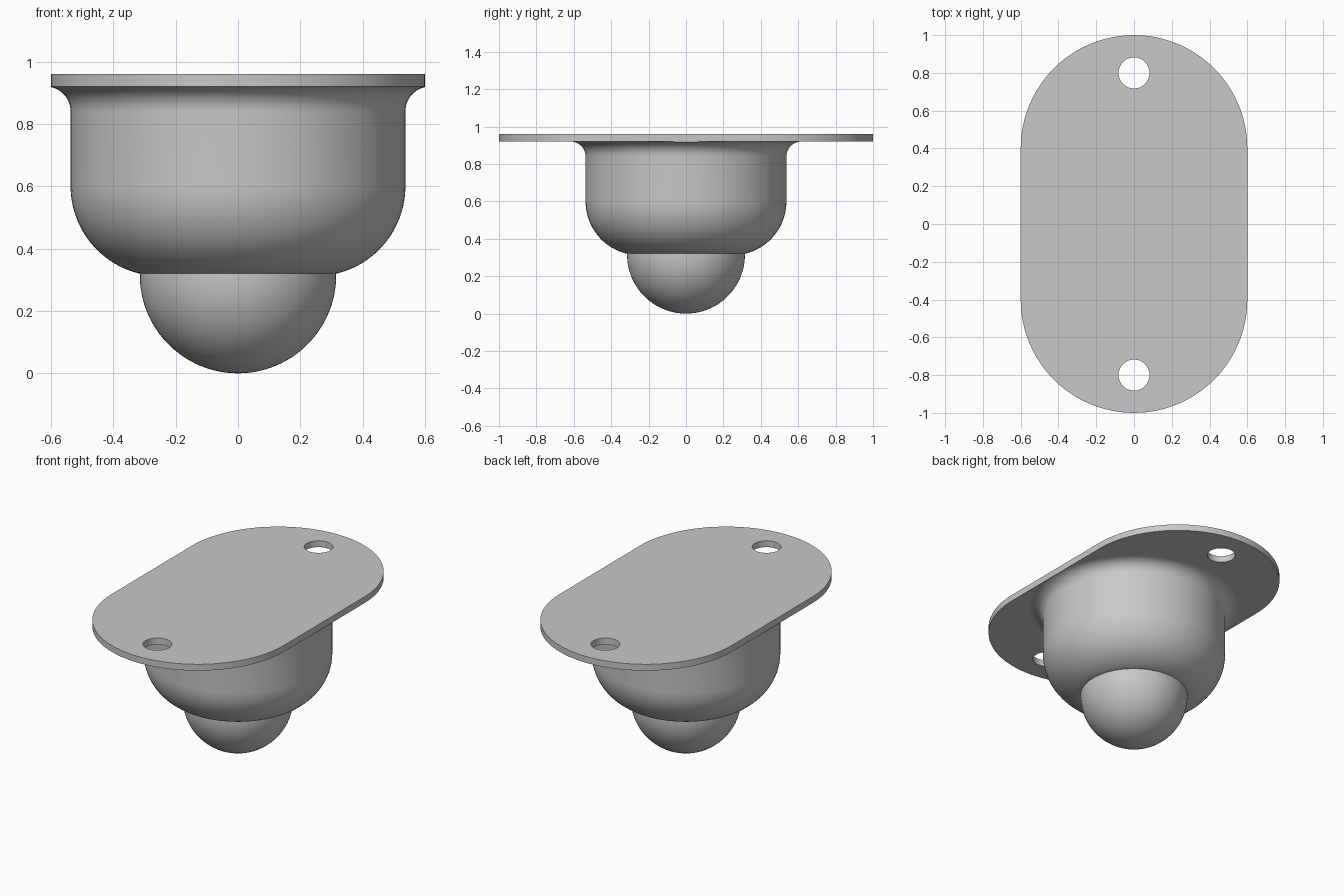
import bpy, bmesh
from math import sin, cos, pi, radians, asin

cube = bpy.data.objects.get("Cube")
if cube:
    bpy.data.objects.remove(cube)

grey = bpy.data.materials.new("satin_grey")
grey.use_nodes = True
colour = (0.58, 0.58, 0.58, 1)
grey.diffuse_color = colour
grey.node_tree.nodes["Principled BSDF"].inputs["Base Color"].default_value = colour


def arc(cx, cz, r, a0, a1, n):
    """Points along an arc, angles in radians."""
    return [(cx + r * cos(a0 + (a1 - a0) * i / n),
             cz + r * sin(a0 + (a1 - a0) * i / n)) for i in range(n + 1)]


def finish(obj, angle=30):
    bpy.ops.object.select_all(action="DESELECT")
    obj.select_set(True)
    bpy.context.view_layer.objects.active = obj
    bpy.ops.object.shade_smooth_by_angle(angle=radians(angle))


def lathe(name, profile, clip_x=None):
    """Revolve an (r, z) profile, listed bottom to top, about the z axis."""
    bm = bmesh.new()
    verts = [bm.verts.new((r, 0, z)) for r, z in profile]
    edges = [bm.edges.new(pair) for pair in zip(verts, verts[1:])]
    bmesh.ops.spin(bm, geom=verts + edges, axis=(0, 0, 1), cent=(0, 0, 0),
                   angle=2 * pi, steps=96)
    bmesh.ops.remove_doubles(bm, verts=bm.verts, dist=1e-5)
    if clip_x:
        for side in (-1, 1):
            bmesh.ops.bisect_plane(bm, geom=bm.verts[:] + bm.edges[:] + bm.faces[:],
                                   plane_co=(side * clip_x, 0, 0),
                                   plane_no=(side, 0, 0), clear_outer=True)
    bmesh.ops.recalc_face_normals(bm, faces=bm.faces)
    # An open shell may be oriented inward, so check a side face
    side_face = max(bm.faces, key=lambda f: f.calc_area())
    if side_face.normal.dot(side_face.calc_center_median() * 1) < 0:
        bmesh.ops.reverse_faces(bm, faces=bm.faces)
    mesh = bpy.data.meshes.new(name)
    bm.to_mesh(mesh)
    bm.free()
    mesh.materials.append(grey)
    obj = bpy.data.objects.new(name, mesh)
    bpy.context.collection.objects.link(obj)
    finish(obj)


# Mounting plate: rounded outline with two screw holes, extruded
curve = bpy.data.curves.new("mounting_plate", "CURVE")
curve.dimensions = "2D"
curve.fill_mode = "BOTH"
curve.extrude = 0.02
outlines = [arc(0, 0.4, 0.6, 0, pi, 48) + arc(0, -0.4, 0.6, pi, 2 * pi, 48)]
outlines += [arc(0, y, 0.082, 0, 2 * pi, 48)[:-1] for y in (-0.8, 0.8)]
for points in outlines:
    spline = curve.splines.new("POLY")
    spline.points.add(len(points) - 1)
    for p, (x, y) in zip(spline.points, points):
        p.co = (x, y, 0, 1)
    spline.use_cyclic_u = True
curve.materials.append(grey)
plate = bpy.data.objects.new("mounting_plate", curve)
plate.location.z = 0.94
bpy.context.collection.objects.link(plate)
bpy.ops.object.select_all(action="DESELECT")
plate.select_set(True)
bpy.context.view_layer.objects.active = plate
bpy.ops.object.convert(target="MESH")
plate = bpy.context.object
bm = bmesh.new()
bm.from_mesh(plate.data)
bmesh.ops.remove_doubles(bm, verts=bm.verts, dist=1e-5)
bmesh.ops.recalc_face_normals(bm, faces=bm.faces)
bm.to_mesh(plate.data)
bm.free()
finish(plate)

# Housing: flat underside, rounded lower edge, straight wall, flared neck
body, bend, flare = 0.537, 0.288, 0.08
lower = arc(body - bend, 0.6, bend, -asin(0.28 / bend), 0, 24)
neck = arc(body + flare, 0.84, flare, pi, pi / 2, 14)
lathe("housing", [(0, 0.32)] + lower + neck, clip_x=0.6)

# Ball: lower half of a sphere with a short collar up into the housing
lathe("ball", arc(0, 0.315, 0.315, -pi / 2, 0, 32) + [(0.315, 0.32)])
